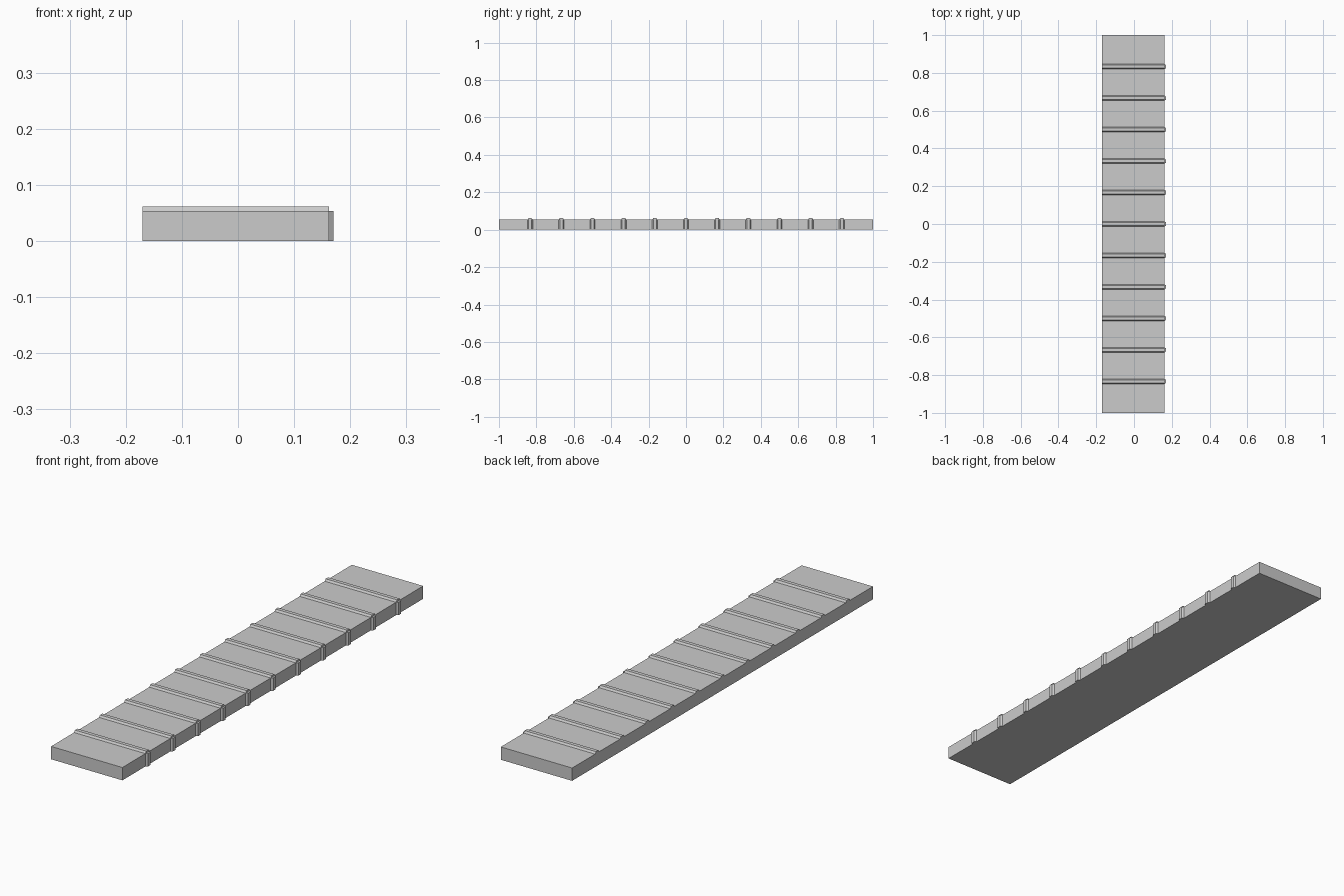
import bpy, bmesh

if "Cube" in bpy.data.objects:
    bpy.data.objects.remove(bpy.data.objects["Cube"])

X0, X1 = -0.17, 0.162      # plank sides
TOP = 0.054                # plank top
H = 0.008                  # batten height
BASE, CREST = 0.014, 0.008 # batten half widths
SINK = 0.001               # overlap into the plank


def prism(name, ring_a, ring_b):
    """Solid between two matching rings of points."""
    bm = bmesh.new()
    a = [bm.verts.new(p) for p in ring_a]
    b = [bm.verts.new(p) for p in ring_b]
    n = len(a)
    bm.faces.new(a)
    bm.faces.new(b[::-1])
    for i in range(n):
        j = (i + 1) % n
        bm.faces.new((a[j], a[i], b[i], b[j]))
    bmesh.ops.recalc_face_normals(bm, faces=bm.faces)
    me = bpy.data.meshes.new(name)
    bm.to_mesh(me)
    bm.free()
    ob = bpy.data.objects.new(name, me)
    bpy.context.collection.objects.link(ob)
    return ob


# Main plank
rect = [(X0, 0), (X1, 0), (X1, TOP), (X0, TOP)]
prism("plank", [(x, -1, z) for x, z in rect], [(x, 1, z) for x, z in rect])

# Trapezoid ribs across the top and down the right edge
profile = [(-BASE, -SINK), (-BASE, 0), (-CREST, H), (CREST, H), (BASE, 0), (BASE, -SINK)]
for i in range(-5, 6):
    y = i / 6
    prism(f"top_rib_{i + 6}",
          [(X0, y + u, TOP + h) for u, h in profile],
          [(X1, y + u, TOP + h) for u, h in profile])
    prism(f"side_rib_{i + 6}",
          [(X1 + h, y + u, 0) for u, h in profile],
          [(X1 + h, y + u, TOP) for u, h in profile])
